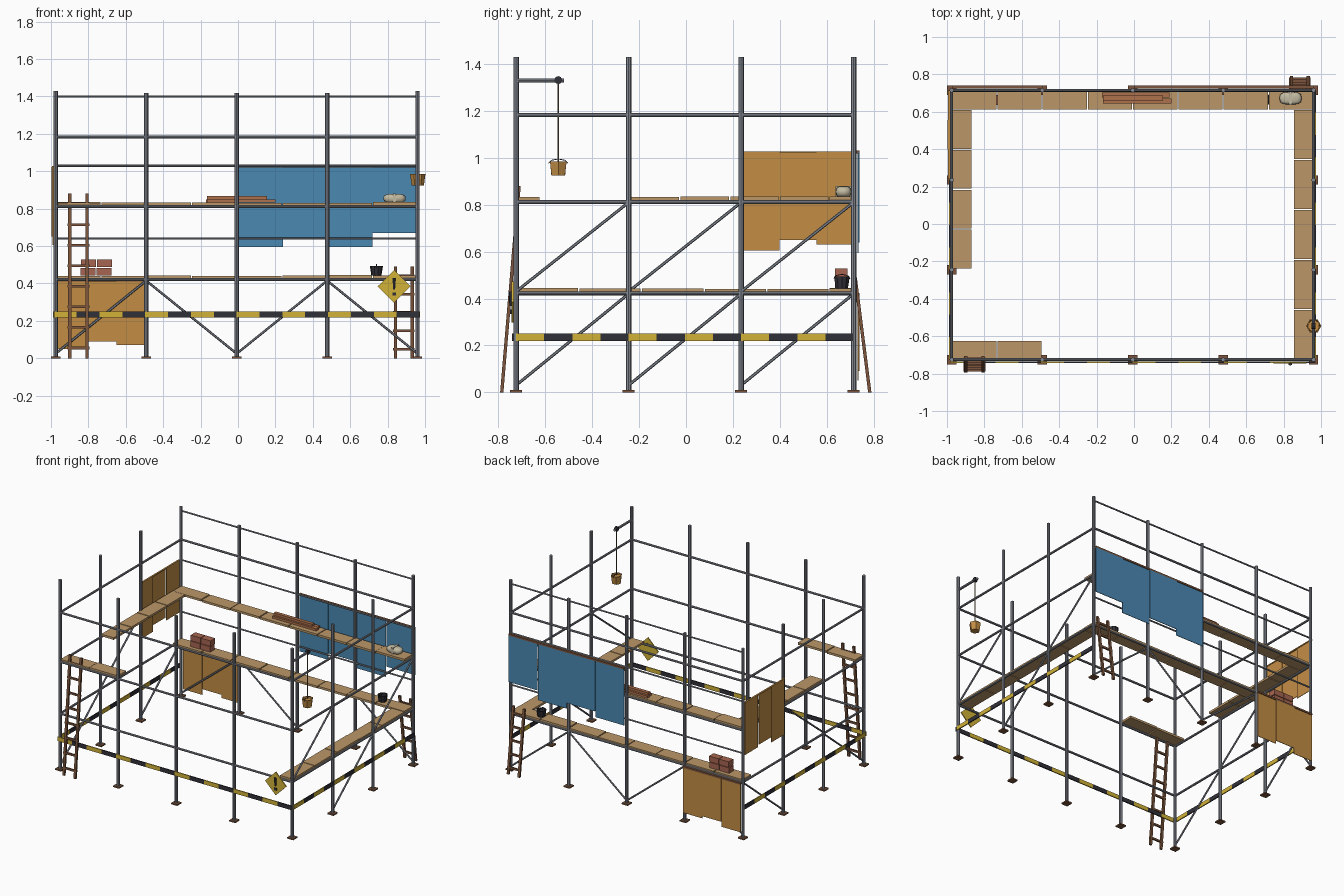
import bpy, bmesh, math, random
from mathutils import Vector, Matrix

if "Cube" in bpy.data.objects:
    bpy.data.objects.remove(bpy.data.objects["Cube"])

random.seed(4)

def mat(name, r, g, b):
    m = bpy.data.materials.new(name)
    m.diffuse_color = (r, g, b, 1)
    m.use_nodes = True
    m.node_tree.nodes["Principled BSDF"].inputs["Base Color"].default_value = m.diffuse_color
    return m

STEEL = mat("steel", .24, .26, .30)
WOOD = mat("board_wood", .50, .31, .14)
DARK = mat("dark_wood", .20, .09, .045)
RED = mat("brick_red", .38, .13, .08)
TIMBER = mat("timber", .42, .16, .07)
BLUE = mat("blue_sheet", .07, .25, .45)
ORANGE = mat("orange_sheet", .55, .27, .06)
YELLOW = mat("yellow", .65, .45, .04)
BLACK = mat("black", .03, .03, .04)
BEIGE = mat("sack_cloth", .55, .50, .36)
ROPE = mat("rope", .22, .15, .08)

def finish(bm, name, m):
    me = bpy.data.meshes.new(name)
    bm.to_mesh(me)
    bm.free()
    me.materials.append(m)
    ob = bpy.data.objects.new(name, me)
    bpy.context.collection.objects.link(ob)
    return ob

def box(name, lo, hi, m):
    lo, hi = Vector(lo), Vector(hi)
    bm = bmesh.new()
    bmesh.ops.create_cube(bm, size=1, matrix=Matrix.Translation((lo + hi) / 2) @ Matrix.Diagonal((*(hi - lo), 1)))
    return finish(bm, name, m)

def tube(name, a, b, r, m, sides=8, r2=None):
    a, b = Vector(a), Vector(b)
    d = b - a
    rot = d.to_track_quat('Z', 'Y').to_matrix().to_4x4()
    bm = bmesh.new()
    bmesh.ops.create_cone(bm, cap_ends=True, segments=sides, radius1=r, radius2=r if r2 is None else r2,
                          depth=d.length, matrix=Matrix.Translation((a + b) / 2) @ rot)
    return finish(bm, name, m)

XS = [-.975, -.491, -.007, .477, .96]
YS = [-.725, -.245, .235, .715]
X0, X1, Y0, Y1 = XS[0], XS[-1], YS[0], YS[-1]

# posts and base plates around the perimeter
for x in XS:
    for y in YS:
        if x in (X0, X1) or y in (Y0, Y1):
            top = 1.43 if x in (X0, X1) else 1.418
            tube("post", (x, y, .005), (x, y, top), .0115, STEEL)
            box("base_plate", (x - .025, y - .025, 0), (x + .025, y + .025, .01), DARK)

# ledgers on all four sides, extra guard rails on the back
for z in (.422, .812, 1.183):
    for y in (Y0, Y1):
        tube("ledger", (X0, y, z), (X1, y, z), .008, STEEL)
    for x in (X0, X1):
        tube("side_ledger", (x, Y0, z), (x, Y1, z), .008, STEEL)
for z in (.64, 1.03, 1.40):
    tube("guard_rail", (X0, Y1, z), (X1, Y1, z), .006, STEEL)

# diagonal braces: zigzag on the back, alternating bays on the sides
for i in range(4):
    za, zb = (.025, .415) if i % 2 == 0 else (.415, .025)
    tube("back_brace", (XS[i], Y1, za), (XS[i + 1], Y1, zb), .0065, STEEL, 6)
for level, (za, zb) in enumerate([(.03, .42), (.43, .81)]):
    for i in range(3):
        x = X1 if (i + level) % 2 else X0
        tube("side_brace", (x, YS[i], za), (x, YS[i + 1], zb), .0065, STEEL, 6)

# platform boards
def boards(name, axis, start, end, n, lo, hi, z):
    step = (end - start) / n
    for i in range(n):
        a, b = start + i * step + .003, start + (i + 1) * step - .003
        dz = z + random.uniform(-.003, .003)
        if axis == 'x':
            box(name, (a, lo, dz - .009), (b, hi, dz + .007), WOOD)
        else:
            box(name, (lo, a, dz - .009), (hi, b, dz + .007), WOOD)

for z in (.435, .826):
    boards("back_board", 'x', X0, X1, 8, .612, .715, z)
boards("right_board", 'y', Y0, .612, 5, .855, .958, .435)
boards("left_board", 'y', -.24, .612, 4, -.973, -.87, .826)
boards("front_board", 'x', X0, -.491, 2, -.725, -.625, .826)

# striped safety bands on front, left and right
for i in range(16):
    a = -.985 + i * .1222
    box("front_stripe", (a, -.743, .219), (a + .1222, -.735, .25), BLACK if i % 2 else YELLOW)
for i in range(12):
    a = Y0 + i * .12
    for x in (-.985, .97):
        box("side_stripe", (x - .004, a, .219), (x + .004, a + .12, .25), BLACK if i % 2 else YELLOW)

# hanging sheets made of overlapping panels
def sheet(name, axis, pos, start, end, top, bottoms, out, m):
    step = (end - start) / len(bottoms)
    for i, bot in enumerate(bottoms):
        a, b = start + i * step, start + (i + 1) * step
        p = pos + out * .006 * (i % 2)
        lo, hi = p - .002, p + .002
        if axis == 'x':
            box(name, (a, lo, bot), (b, hi, top), m)
        else:
            box(name, (lo, a, bot), (hi, b, top), m)
    if axis == 'x':
        box(name + "_batten", (start, pos - .008, top - .004), (end, pos + .008, top + .009), DARK)
    else:
        box(name + "_batten", (pos - .006, start, top - .004), (pos + .006, end, top + .004), ORANGE)

sheet("blue_sheet", 'x', .733, 0, .96, 1.023, [.595, .64, .595, .67], 1, BLUE)
sheet("lower_orange_sheet", 'x', .733, -.97, -.49, .415, [.05, .09, .07], 1, ORANGE)
sheet("left_orange_sheet", 'y', -.989, .24, .715, 1.024, [.605, .65, .63], -1, ORANGE)

# leaning ladders
def ladder(name, xa, xb, ya, yb, h, n):
    for x in (xa, xb):
        rail = box(name + "_rail", (x - .009, -.007, 0), (x + .009, .007, h), DARK)
        for v in rail.data.vertices:
            v.co.y += ya + (yb - ya) * v.co.z / h
    for i in range(n):
        t = (i + .5) / n
        y = ya + (yb - ya) * t
        box(name + "_rung", (xa - .012, y - .006, h * t - .007), (xb + .012, y + .006, h * t + .007), DARK)

ladder("front_ladder", -.9, -.807, -.786, -.712, .88, 8)
ladder("back_ladder", .842, .932, .784, .722, .49, 5)

# stack of bricks
for row in range(2):
    for col in range(2):
        x = -.842 + col * .085 + row * .003
        z = .443 + row * .045
        box("brick", (x, .635, z), (x + .08, .69, z + .041), RED)

# timber pile
for y, xa, xb, z in ((.645, -.165, .2, .833), (.675, -.17, .19, .833), (.66, -.165, .155, .85)):
    box("timber", (xa, y, z), (xb, y + .027, z + .017), TIMBER)

# sack with tie band
bm = bmesh.new()
bmesh.ops.create_uvsphere(bm, u_segments=12, v_segments=8, radius=1)
for v in bm.verts:
    c = v.co
    for k, s in enumerate((.06, .034, .024)):
        c[k] = math.copysign(abs(c[k]) ** .65, c[k]) * s
    c += Vector((.837, .672, .855))
sack = finish(bm, "sack", BEIGE)
for p in sack.data.polygons:
    p.use_smooth = True
box("sack_band", (.829, .637, .832), (.845, .707, .8805), BEIGE)

# open tapered bucket
def bucket(name, x, y, z0, z1, r0, r1, sides, m):
    bm = bmesh.new()
    rings = []
    for r, z in ((r0, z0), (r1, z1), (r1 * .85, z1), (r0 * .85, z0 + .008)):
        rings.append([bm.verts.new((x + r * math.cos(2 * math.pi * k / sides),
                                    y + r * math.sin(2 * math.pi * k / sides), z)) for k in range(sides)])
    for a, b in zip(rings, rings[1:]):
        for k in range(sides):
            j = (k + 1) % sides
            bm.faces.new((a[k], a[j], b[j], b[k]))
    bm.faces.new(rings[0][::-1])
    bm.faces.new(rings[-1])
    finish(bm, name, m)
    # arched handle
    pts = [(x, y + math.cos(t * math.pi / 4) * r1, z1 - .008 + .018 * math.sin(t * math.pi / 4)) for t in range(5)]
    for a, b in zip(pts, pts[1:]):
        tube(name + "_handle", a, b, .002, BLACK, 5)

bucket("tool_bucket", .74, .665, .443, .493, .027, .035, 10, BLACK)

# hoist arm, pulley, rope and hanging bucket
tube("hoist_arm", (.96, -.725, 1.33), (.96, -.52, 1.33), .009, STEEL)
tube("hoist_pulley", (.95, -.545, 1.332), (.97, -.545, 1.332), .017, BLACK, 10)
tube("hoist_rope", (.961, -.545, 1.32), (.961, -.545, .985), .004, ROPE, 6)
bucket("hoist_bucket", .961, -.545, .925, .985, .033, .041, 6, ORANGE)
tube("hoist_load", (.961, -.545, .93), (.961, -.545, .975), .03, ORANGE, 6, .034)

# diamond warning sign with exclamation mark
sign = tube("warning_sign", (.835, -.745, .385), (.835, -.737, .385), .088, YELLOW, 4)
tube("sign_mark_bar", (.835, -.747, .368), (.835, -.747, .43), .006, BLACK, 6, .011)
box("sign_mark_dot", (.825, -.75, .335), (.845, -.744, .353), BLACK)
